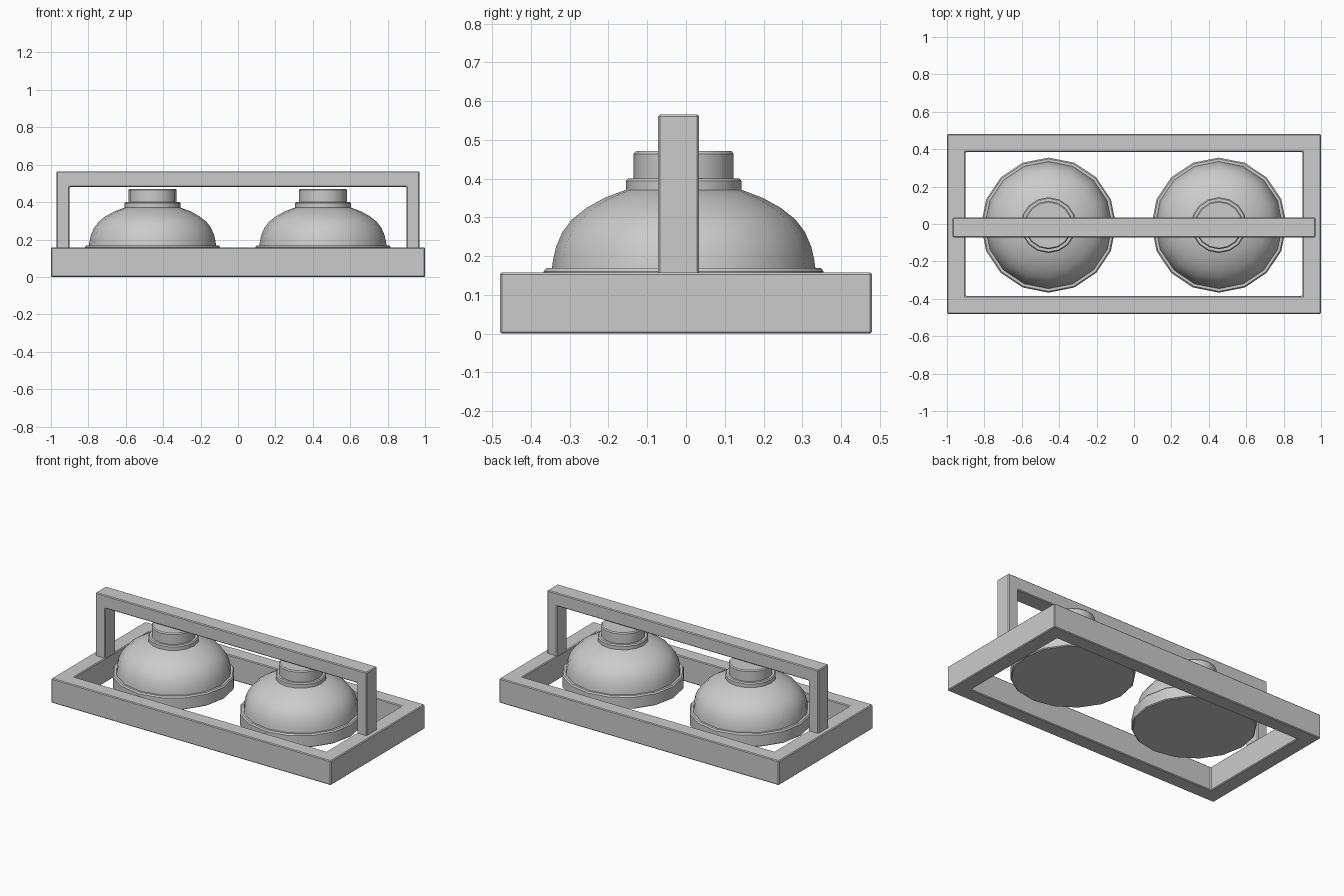
import bpy, bmesh, math

if "Cube" in bpy.data.objects:
    bpy.data.objects.remove(bpy.data.objects["Cube"])

grey = bpy.data.materials.new("plain grey")
grey.diffuse_color = (0.6, 0.6, 0.6, 1)
grey.use_nodes = True
grey.node_tree.nodes["Principled BSDF"].inputs["Base Color"].default_value = grey.diffuse_color


def finish(bm, name):
    bmesh.ops.recalc_face_normals(bm, faces=bm.faces)
    me = bpy.data.meshes.new(name)
    bm.to_mesh(me)
    bm.free()
    ob = bpy.data.objects.new(name, me)
    bpy.context.collection.objects.link(ob)
    me.materials.append(grey)
    return ob


def bevel(ob, width):
    mod = ob.modifiers.new("bevel", "BEVEL")
    mod.width = width
    mod.segments = 1
    mod.limit_method = "ANGLE"
    mod.angle_limit = math.radians(40)


def extruded(name, outline, move, ring=False):
    """Extrude an outline by a vector; ring bridges two equal-length loops."""
    bm = bmesh.new()
    if ring:
        a, b = [[bm.verts.new(p) for p in loop] for loop in outline]
        n = len(a)
        faces = [bm.faces.new((a[i], a[(i + 1) % n], b[(i + 1) % n], b[i])) for i in range(n)]
    else:
        faces = [bm.faces.new([bm.verts.new(p) for p in outline])]
    out = bmesh.ops.extrude_face_region(bm, geom=faces)["geom"]
    verts = [v for v in out if isinstance(v, bmesh.types.BMVert)]
    bmesh.ops.translate(bm, verts=verts, vec=move)
    ob = finish(bm, name)
    bevel(ob, 0.005)
    return ob


def lathe(name, profile, x, y, sides=16):
    """Turn an (r, z) profile round a vertical axis and cap both ends."""
    bm = bmesh.new()
    rings = []
    for r, z in profile:
        rings.append([bm.verts.new((x + r * math.cos(2 * math.pi * i / sides),
                                    y + r * math.sin(2 * math.pi * i / sides), z))
                      for i in range(sides)])
    for a, b in zip(rings, rings[1:]):
        for i in range(sides):
            j = (i + 1) % sides
            bm.faces.new((a[i], a[j], b[j], b[i]))
    bm.faces.new(rings[0][::-1])
    bm.faces.new(rings[-1])
    ob = finish(bm, name)
    bpy.ops.object.select_all(action="DESELECT")
    ob.select_set(True)
    bpy.context.view_layer.objects.active = ob
    bpy.ops.object.shade_smooth_by_angle(angle=math.radians(30))
    return ob


def rect(w, d, z):
    return [(-w, -d, z), (w, -d, z), (w, d, z), (-w, d, z)]


# open rectangular base frame
extruded("base_frame", (rect(1, 0.48, 0), rect(0.9, 0.385, 0)), (0, 0, 0.158), ring=True)

# arched handle spanning the frame
arch = [(-0.97, 0.15), (-0.97, 0.565), (0.97, 0.565), (0.97, 0.15),
        (0.9, 0.15), (0.9, 0.48), (-0.9, 0.48), (-0.9, 0.15)]
extruded("handle", [(x, -0.072, z) for x, z in arch], (0, 0.106, 0))

# two bells, each with a rim, a dome, a collar and a knob
for side, cx in (("left", -0.457), ("right", 0.454)):
    cy = -0.006
    lathe(side + "_rim", [(0.355, 0.085), (0.361, 0.09), (0.361, 0.161), (0.354, 0.169), (0.33, 0.169)], cx, cy)
    lathe(side + "_dome", [(0.341, 0.16), (0.337, 0.19), (0.329, 0.225), (0.313, 0.262), (0.288, 0.295),
                           (0.25, 0.325), (0.205, 0.35), (0.15, 0.371), (0.1, 0.38)], cx, cy)
    lathe(side + "_collar", [(0.149, 0.36), (0.149, 0.394), (0.143, 0.401), (0.1, 0.401)], cx, cy)
    lathe(side + "_knob", [(0.129, 0.39), (0.129, 0.464), (0.123, 0.471)], cx, cy)
